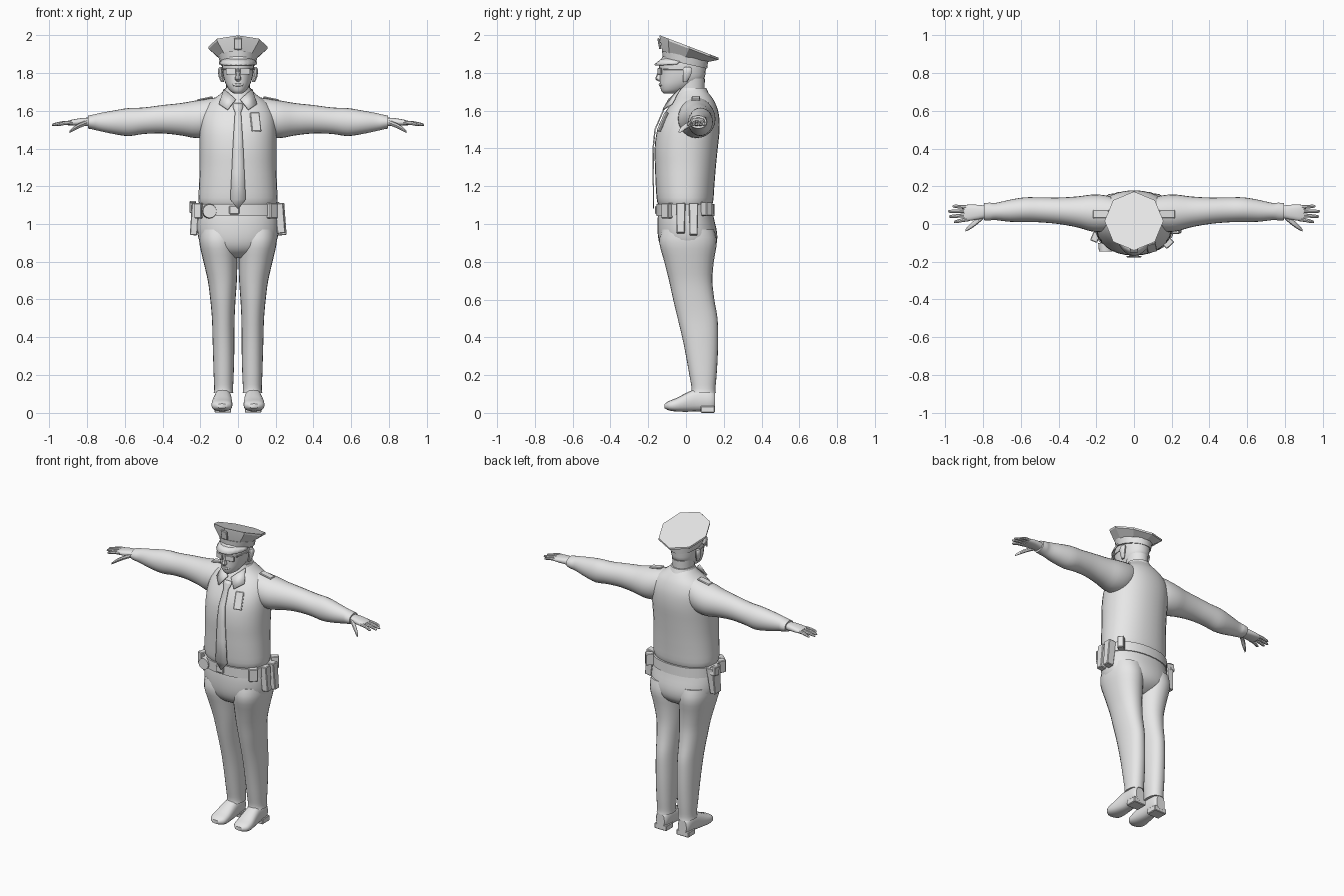
import bpy, bmesh, math
from mathutils import Matrix, Vector

grey = bpy.data.materials.new("plain_grey")
grey.diffuse_color = (0.8, 0.8, 0.8, 1)


def finish(name, bm, angle=40):
    bmesh.ops.recalc_face_normals(bm, faces=bm.faces)
    me = bpy.data.meshes.new(name)
    bm.to_mesh(me)
    bm.free()
    me.materials.append(grey)
    ob = bpy.data.objects.new(name, me)
    bpy.context.collection.objects.link(ob)
    bpy.ops.object.select_all(action='DESELECT')
    ob.select_set(True)
    bpy.context.view_layer.objects.active = ob
    bpy.ops.object.shade_smooth_by_angle(angle=math.radians(angle))
    return ob


def smooth_rings(r, k):
    """Catmull-Rom interpolation between cross-sections."""
    out = []
    for i in range(len(r) - 1):
        a, b, c, d = r[max(i - 1, 0)], r[i], r[i + 1], r[min(i + 2, len(r) - 1)]
        for j in range(k):
            t = j / k
            out.append([0.5 * (2*q + (s - p)*t + (2*p - 5*q + 4*s - u)*t*t + (3*q - p - 3*s + u)*t**3)
                        for p, q, s, u in zip(a, b, c, d)])
    return out + [list(r[-1])]


def loft(name, rings, axis='z', side=1, n=24, k=3, p=2.0, angle=40):
    """Rings are (position along axis, centre a, centre b, radius a, radius b)."""
    bm = bmesh.new()
    loops = []
    for t, ca, cb, ra, rb in smooth_rings(rings, k):
        loop = []
        for i in range(n):
            th = 2 * math.pi * i / n
            c, s = math.cos(th), math.sin(th)
            a = ca + ra * math.copysign(abs(c) ** (2 / p), c)
            b = cb + rb * math.copysign(abs(s) ** (2 / p), s)
            x, y, z = {'z': (a, b, t), 'x': (t, a, b), 'y': (a, t, b)}[axis]
            loop.append(bm.verts.new((side * x, y, z)))
        loops.append(loop)
    for l0, l1 in zip(loops, loops[1:]):
        for i in range(n):
            bm.faces.new((l0[i], l0[(i + 1) % n], l1[(i + 1) % n], l1[i]))
    bm.faces.new(loops[0])
    bm.faces.new(loops[-1])
    return finish(name, bm, angle)


def body(name, rows, **kw):
    """Upright loft; rows are (z, half width, front y, back y)."""
    return loft(name, [(z, 0, (f + b) / 2, w, (b - f) / 2) for z, w, f, b in rows], **kw)


def box(name, loc, size, rot=(0, 0, 0), side=1, bevel=0.004, taper=1.0):
    bm = bmesh.new()
    bmesh.ops.create_cube(bm, size=1)
    for v in bm.verts:
        if v.co.z < 0:
            v.co.x *= taper
            v.co.y *= taper
    bmesh.ops.scale(bm, vec=size, verts=bm.verts)
    bmesh.ops.bevel(bm, geom=bm.edges[:], offset=bevel, segments=1, affect='EDGES')
    m = Matrix.Translation(loc)
    for ang, ax in zip(rot[::-1], 'ZYX'):
        m = m @ Matrix.Rotation(ang, 4, ax)
    bmesh.ops.transform(bm, matrix=Matrix.Scale(side, 4, (1, 0, 0)) @ m, verts=bm.verts)
    return finish(name, bm, 30)


def sheet(name, left, right, thick=0.007, angle=40):
    """Strip of quads between two point rows, given thickness."""
    bm = bmesh.new()
    a = [bm.verts.new(q) for q in left]
    b = [bm.verts.new(q) for q in right]
    for i in range(len(a) - 1):
        bm.faces.new((a[i], b[i], b[i + 1], a[i + 1]))
    ob = finish(name, bm, angle)
    mod = ob.modifiers.new("thickness", 'SOLIDIFY')
    mod.thickness, mod.offset = thick, 0
    return ob


# Shirt, trousers seat and belt
body("shirt", [(1.085, .185, -.13, .125), (1.115, .208, -.152, .143), (1.2, .207, -.160, .150),
               (1.3, .203, -.164, .158), (1.4, .203, -.166, .168), (1.5, .203, -.152, .178),
               (1.58, .195, -.116, .174), (1.64, .16, -.078, .155), (1.68, .105, -.05, .13),
               (1.71, .07, -.03, .105)], p=2.2, n=32)
body("trouser_seat", [(1.10, .2, -.14, .135), (1.03, .215, -.15, .148), (.95, .215, -.15, .165),
                      (.89, .195, -.138, .16), (.85, .15, -.11, .13), (.82, .08, -.06, .08)], p=2.2, n=32)
body("belt", [(1.043, .218, -.157, .152), (1.105, .216, -.157, .15)], k=1, n=32, p=2.2)

# Neck, head, collar
body("neck", [(1.62, .065, -.04, .10), (1.70, .062, -.045, .098), (1.77, .065, -.05, .1)])
body("head", [(1.692, .022, -.118, -.05), (1.705, .042, -.13, -.01), (1.735, .062, -.138, .05),
              (1.77, .075, -.139, .095), (1.81, .082, -.14, .104), (1.85, .084, -.143, .106),
              (1.9, .075, -.115, .09)], p=2.2)
body("nose", [(1.755, .008, -.145, -.12), (1.768, .017, -.163, -.12), (1.79, .011, -.155, -.12),
              (1.825, .008, -.143, -.12)], n=8, k=2)
loft("lips", [(-.03, -.128, 1.737, .004, .004), (0, -.138, 1.737, .007, .009),
              (.03, -.128, 1.737, .004, .004)], axis='x', n=8)
body("collar_band", [(1.64, .1, -.085, .14), (1.68, .082, -.06, .125), (1.72, .069, -.04, .108)], k=2)

# Cap: octagonal tilted crown, band, visor and front plate
def cap_ring(bm, n, rx, ry, cy, z, tilt):
    out = []
    for i in range(n):
        th = 2 * math.pi * i / n - math.pi / 2
        y = ry * math.sin(th)
        out.append(bm.verts.new((rx * math.cos(th), cy + y, z - tilt * y)))
    return out


def cap_part(name, n, rows):
    bm = bmesh.new()
    loops = [cap_ring(bm, n, *r) for r in rows]
    for l0, l1 in zip(loops, loops[1:]):
        for i in range(n):
            bm.faces.new((l0[i], l0[(i + 1) % n], l1[(i + 1) % n], l1[i]))
    bm.faces.new(loops[0])
    bm.faces.new(loops[-1])
    finish(name, bm, 25)


cap_part("cap_band", 20, [(.095, .117, -.005, 1.848, .22), (.104, .122, -.005, 1.89, .22)])
cap_part("cap_crown", 8, [(.105, .122, -.003, 1.885, .22), (.156, .155, .016, 1.928, .38),
                          (.156, .156, .016, 1.94, .38)])
angles = [math.radians(a) for a in range(-75, 76, 15)]
inner = [Vector((.1 * math.sin(t), -.12 * math.cos(t), 1.853 + .026 * math.cos(t))) for t in angles]
outer = [q + Vector((0, -.046, -.037)) * math.cos(t) ** .7 for q, t in zip(inner, angles)]
sheet("cap_visor", inner, outer)
box("cap_plate", (0, -.141, 1.955), (.045, .012, .06), rot=(.17, 0, 0))

# Tie: knot down to pointed tip
tie = [(.026, -.1, 1.64), (.027, -.112, 1.62), (.016, -.124, 1.592), (.022, -.164, 1.5), (.028, -.174, 1.4),
       (.034, -.173, 1.27), (.041, -.172, 1.13), (.003, -.172, 1.083)]
sheet("tie", [(-w, y, z) for w, y, z in tie], [(w, y, z) for w, y, z in tie])

# Chest badge, buckle and front belt case
box("chest_badge", (.093, -.124, 1.54), (.052, .012, .11), rot=(-.42, 0, .25))
box("buckle", (-.02, -.157, 1.074), (.055, .014, .045))
loft("round_case", [(-.145, -.15, 1.068, .036, .036), (-.1, -.15, 1.068, .04, .04)], axis='y', k=1, n=16)

# Belt gear
box("long_pouch_front", (.222, -.028, 1.03), (.05, .05, .16), rot=(0, -.1, 0), taper=.85)
box("long_pouch_back", (.226, .04, 1.025), (.055, .05, .17), rot=(0, -.1, 0), taper=.85)
box("small_pouch_back", (.19, .108, 1.08), (.05, .04, .075), rot=(0, 0, .7))
box("small_pouch_front", (.18, -.1, 1.07), (.055, .04, .08), rot=(0, 0, .75))
box("holster", (-.228, .03, 1.025), (.05, .085, .17), rot=(0, .1, 0), taper=.75)
box("holster_grip", (-.24, .045, 1.09), (.035, .05, .055), rot=(.2, 0, 0))
box("side_case", (-.205, -.07, 1.07), (.04, .05, .08), rot=(0, 0, -.4))

for s, tag in ((1, "left"), (-1, "right")):
    # Sleeve and hand
    loft("sleeve_" + tag, [(.05, .05, 1.605, .07, .075), (.14, .055, 1.567, .095, .1), (.22, .058, 1.555, .098, .1),
                           (.3, .064, 1.555, .082, .086), (.4, .07, 1.555, .07, .075), (.5, .075, 1.547, .066, .07),
                           (.58, .076, 1.54, .065, .074), (.66, .07, 1.539, .058, .062),
                           (.735, .066, 1.54, .045, .047), (.765, .066, 1.54, .047, .04),
                           (.795, .065, 1.54, .045, .034)], axis='x', side=s)
    loft("palm_" + tag, [(.77, .065, 1.54, .03, .024), (.82, .063, 1.541, .038, .021), (.87, .06, 1.538, .043, .017),
                         (.9, .058, 1.535, .042, .012)], axis='x', side=s, n=16, p=2.5)
    for f, (y0, y1, x1) in enumerate([(.026, .012, .955), (.047, .04, .98), (.068, .067, .985), (.089, .094, .962)]):
        loft(f"finger_{f + 1}_{tag}", [(.875, y0, 1.537, .011, .011), ((.875 + x1) / 2, (y0 + y1) / 2, 1.535, .01, .01),
                                       (x1 - .01, y1, 1.527, .008, .008), (x1, y1, 1.525, .004, .004)],
             axis='x', side=s, n=8, k=2)
    loft("thumb_" + tag, [(.80, .04, 1.537, .016, .014), (.84, .008, 1.522, .017, .013), (.873, -.018, 1.503, .013, .011),
                          (.893, -.034, 1.488, .006, .006)], axis='x', side=s, n=8, k=2)
    # Trouser leg, shoe and heel
    rows = [(.97, .1, .105, -.13, .15), (.9, .103, .102, -.141, .163), (.8, .093, .09, -.115, .147),
            (.7, .083, .077, -.09, .14), (.6, .08, .067, -.068, .15), (.5, .078, .06, -.044, .167),
            (.4, .077, .058, -.02, .17), (.3, .076, .056, 0, .168), (.2, .076, .053, .018, .162),
            (.13, .076, .05, .03, .156), (.105, .077, .052, .026, .158)]
    loft("trouser_leg_" + tag, [(z, cx, (f + b) / 2, rx, (b - f) / 2) for z, cx, rx, f, b in rows], side=s, p=2.2)
    loft("shoe_" + tag, [(.153, .08, .062, .03, .045), (.13, .08, .066, .042, .056), (.06, .08, .068, .045, .06),
                         (.01, .082, .058, .05, .052), (-.05, .085, .043, .056, .036), (-.09, .085, .038, .05, .025),
                         (-.113, .085, .036, .024, .012)], axis='y', side=s, n=16, p=2.5)
    box("shoe_heel_" + tag, (.08, .115, .018), (.088, .075, .036), side=s)
    # Ear, glasses, collar flap, shoulder strap
    loft("ear_" + tag, [(1.752, .082, -.005, .008, .01), (1.78, .09, .003, .012, .02), (1.815, .094, .008, .012, .026),
                        (1.832, .09, .008, .008, .016)], side=s, n=10, k=2)
    box("lens_" + tag, (.037, -.139, 1.808), (.056, .008, .034), rot=(0, 0, .3), side=s, bevel=.002)
    box("temple_" + tag, (.079, -.06, 1.82), (.006, .12, .007), rot=(0, 0, -.15), side=s, bevel=.001)
    sheet("collar_flap_" + tag, [(s * .012, -.09, 1.66), (s * .055, -.122, 1.605)],
          [(s * .075, -.03, 1.715), (s * .1, -.075, 1.635)])
    box("shoulder_strap_" + tag, (.175, .052, 1.664), (.085, .045, .01), rot=(0, .2, 0), side=s)
